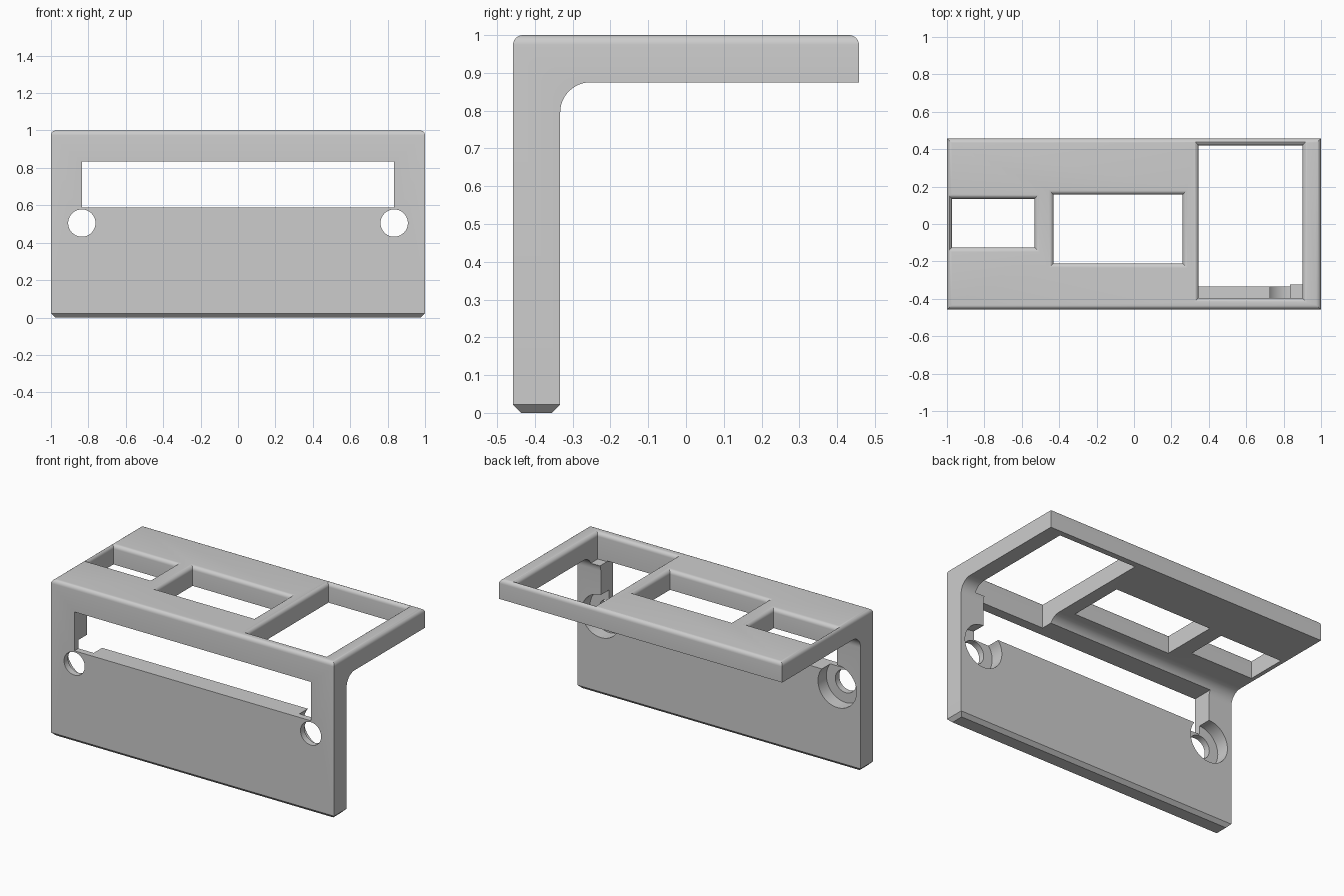
import bpy, bmesh, math
from mathutils import Matrix, Vector

cube = bpy.data.objects.get("Cube")
if cube:
    bpy.data.objects.remove(cube, do_unlink=True)

FRONT, BACK, WALL_BACK, UNDER = -0.458, 0.458, -0.333, 0.875
FILLET, ROUND, CHAMFER = 0.08, 0.026, 0.022

grey = bpy.data.materials.new("plain grey")
grey.use_nodes = True
colour = (0.604, 0.604, 0.604, 1)
grey.diffuse_color = colour
grey.node_tree.nodes["Principled BSDF"].inputs["Base Color"].default_value = colour


def make_object(name, bm):
    bmesh.ops.recalc_face_normals(bm, faces=bm.faces)
    mesh = bpy.data.meshes.new(name)
    bm.to_mesh(mesh)
    bm.free()
    obj = bpy.data.objects.new(name, mesh)
    bpy.context.collection.objects.link(obj)
    return obj


def bevel_level(bm, z, width, segments):
    """Bevel every edge lying at height z."""
    edges = [e for e in bm.edges if all(abs(v.co.z - z) < 1e-5 for v in e.verts)]
    bmesh.ops.bevel(bm, geom=edges, offset=width, segments=segments,
                    profile=0.5, affect='EDGES')


def cut(target, cutter):
    cutter.hide_render = True
    mod = target.modifiers.new("cut", 'BOOLEAN')
    mod.operation = 'DIFFERENCE'
    mod.solver = 'EXACT'
    mod.object = cutter
    bpy.context.view_layer.objects.active = target
    bpy.ops.object.modifier_apply(modifier=mod.name)
    bpy.data.objects.remove(cutter, do_unlink=True)


def box_cutter(name, x0, x1, y0, y1, z0, z1):
    bm = bmesh.new()
    size = Vector((x1 - x0, y1 - y0, z1 - z0))
    middle = Vector((x0 + x1, y0 + y1, z0 + z1)) / 2
    bmesh.ops.create_cube(bm, size=1,
                          matrix=Matrix.Translation(middle) @ Matrix.Diagonal(size).to_4x4())
    return make_object(name, bm)


def flared_cutter(name, x0, x1, y0, y1, z0):
    """Rectangular shaft that flares at the top, leaving a rounded rim."""
    steps = 6
    levels = [(z0, 0)]
    for i in range(steps + 1):
        a = math.pi / 2 * i / steps
        levels.append((1 - ROUND + ROUND * math.sin(a), ROUND * (1 - math.cos(a))))
    levels.append((1.1, ROUND))
    bm = bmesh.new()
    rings = [[bm.verts.new(p) for p in ((x0 - o, y0 - o, z), (x1 + o, y0 - o, z),
                                        (x1 + o, y1 + o, z), (x0 - o, y1 + o, z))]
             for z, o in levels]
    for low, high in zip(rings, rings[1:]):
        for i in range(4):
            j = (i + 1) % 4
            bm.faces.new((low[i], low[j], high[j], high[i]))
    bm.faces.new(rings[0])
    bm.faces.new(rings[-1])
    return make_object(name, bm)


def bore_cutter(name, x, z, radius, y0, y1):
    bm = bmesh.new()
    place = Matrix.Translation((x, (y0 + y1) / 2, z)) @ Matrix.Rotation(math.pi / 2, 4, 'X')
    bmesh.ops.create_cone(bm, cap_ends=True, segments=64, radius1=radius,
                          radius2=radius, depth=y1 - y0, matrix=place)
    return make_object(name, bm)


# L-shaped bracket with an inner fillet, rounded top and chamfered foot
profile = [(FRONT, 0), (FRONT, 1), (BACK, 1), (BACK, UNDER)]
for i in range(13):
    a = math.pi / 2 * (1 + i / 12)
    profile.append((WALL_BACK + FILLET + FILLET * math.cos(a),
                    UNDER - FILLET + FILLET * math.sin(a)))
profile.append((WALL_BACK, 0))
bm = bmesh.new()
side = bm.faces.new([bm.verts.new((-1, y, z)) for y, z in profile])
swept = bmesh.ops.extrude_face_region(bm, geom=[side], use_keep_orig=True)
bmesh.ops.translate(bm, vec=(2, 0, 0),
                    verts=[g for g in swept["geom"] if isinstance(g, bmesh.types.BMVert)])
bmesh.ops.recalc_face_normals(bm, faces=bm.faces)
bevel_level(bm, 1, ROUND, 6)
bevel_level(bm, 0, CHAMFER, 1)
bracket = make_object("bracket", bm)
bracket.data.materials.append(grey)

# Openings in the top plate
cut(bracket, flared_cutter("large_opening", 0.345, 0.9, -0.395, 0.42, 0.83))
cut(bracket, flared_cutter("middle_opening", -0.43, 0.26, -0.21, 0.157, 0.8))
cut(bracket, flared_cutter("small_opening", -0.974, -0.532, -0.125, 0.135, 0.8))

# Wide window in the front wall
cut(bracket, box_cutter("window", -0.835, 0.835, -0.6, -0.2, 0.587, 0.835))

# Counterbored screw holes
for x in (-0.835, 0.835):
    cut(bracket, bore_cutter("screw_hole", x, 0.505, 0.073, -0.6, -0.2))
    cut(bracket, bore_cutter("counterbore", x, 0.505, 0.136, -0.418, -0.2))

bpy.ops.object.select_all(action='DESELECT')
bracket.select_set(True)
bpy.context.view_layer.objects.active = bracket
bpy.ops.object.shade_smooth_by_angle(angle=math.radians(30))
